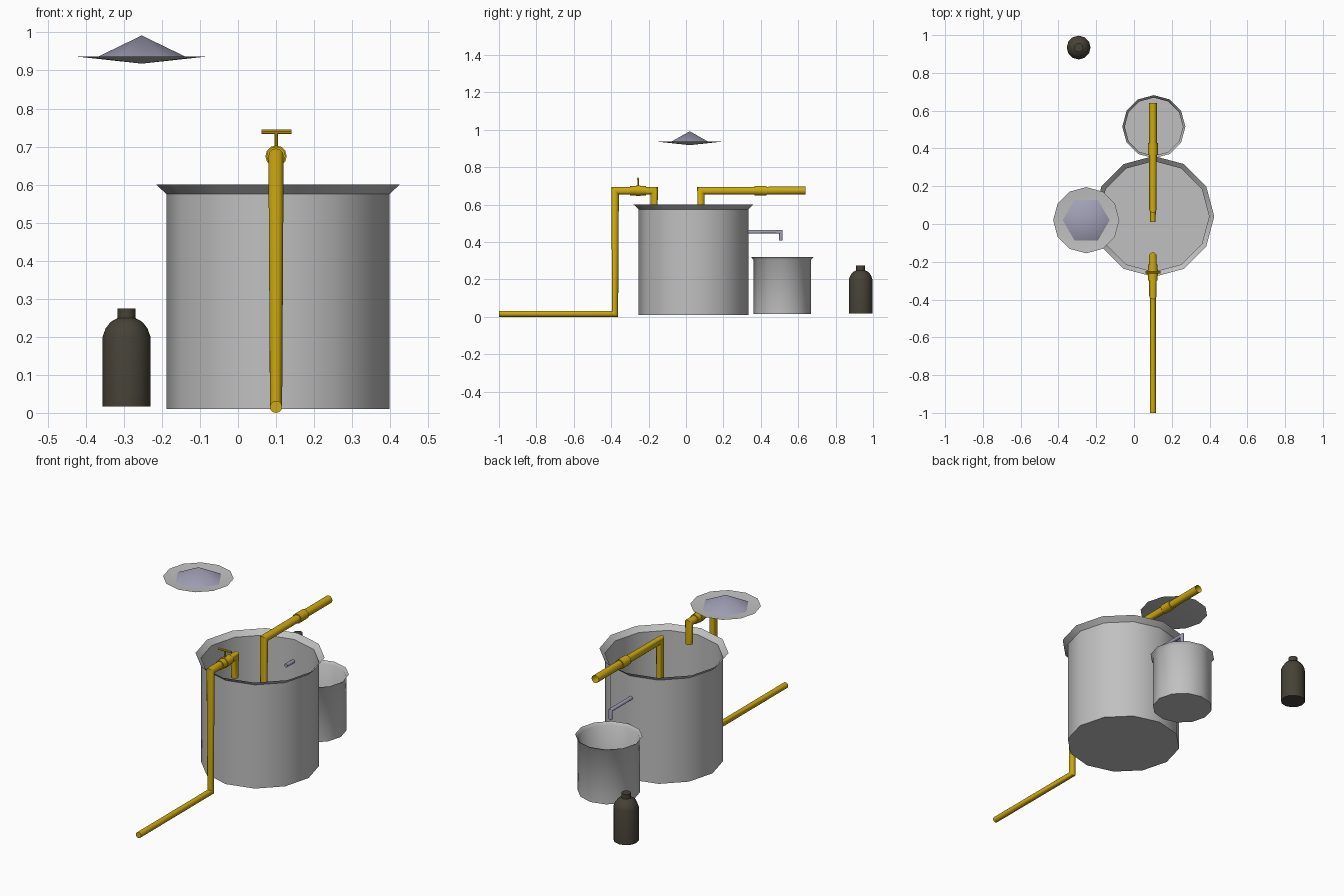
import bpy, bmesh, math
from mathutils import Vector

if "Cube" in bpy.data.objects:
    bpy.data.objects.remove(bpy.data.objects["Cube"])


def material(name, rgb):
    m = bpy.data.materials.new(name)
    m.diffuse_color = (*rgb, 1)
    m.use_nodes = True
    m.node_tree.nodes["Principled BSDF"].inputs["Base Color"].default_value = m.diffuse_color
    return m


STEEL = material("light grey metal", (0.53, 0.53, 0.53))
YELLOW = material("yellow pipe", (0.62, 0.40, 0.005))
LAVENDER = material("lavender grey", (0.36, 0.35, 0.47))
BROWN = material("dark brown glass", (0.062, 0.054, 0.038))


def finish(name, bm, mat, angle=40):
    bmesh.ops.recalc_face_normals(bm, faces=bm.faces)
    me = bpy.data.meshes.new(name)
    bm.to_mesh(me)
    bm.free()
    me.materials.append(mat)
    me.shade_smooth()
    me.set_sharp_from_angle(angle=math.radians(angle))
    ob = bpy.data.objects.new(name, me)
    bpy.context.collection.objects.link(ob)
    return ob


def skin(bm, rings):
    for a, b in zip(rings, rings[1:]):
        n = max(len(a), len(b))
        for i in range(n):
            j = (i + 1) % n
            quad = [a[i % len(a)], a[j % len(a)], b[j % len(b)], b[i % len(b)]]
            bm.faces.new(list(dict.fromkeys(quad)))


def lathe(name, profile, centre, sides, mat, angle=40):
    """Revolve (radius, z) points; radius 0 closes to a point."""
    bm = bmesh.new()
    rings = []
    for r, z in profile:
        steps = sides if r else 1
        rings.append([bm.verts.new((centre[0] + r * math.cos(math.tau * i / sides),
                                    centre[1] + r * math.sin(math.tau * i / sides), z))
                      for i in range(steps)])
    skin(bm, rings)
    return finish(name, bm, mat, angle)


def pipe(name, path, radii, mat, sides=12, caps=(True, True)):
    """Tube with mitred corners along a path of points."""
    bm = bmesh.new()
    pts = [Vector(p) for p in path]
    dirs = [(b - a).normalized() for a, b in zip(pts, pts[1:])]
    rings = []
    for k, (p, r) in enumerate(zip(pts, radii)):
        d0, d1 = dirs[max(k - 1, 0)], dirs[min(k, len(dirs) - 1)]
        # the bend plane is always y-z, except for straight bars along x
        side = Vector((1, 0, 0)) if abs(d0.x) < 0.5 else Vector((0, 1, 0))
        mid = (d0 + d1).normalized()
        up = mid.cross(side).normalized() / max(mid.dot(d0), 0.5)
        rings.append([bm.verts.new(p + r * (side * math.cos(math.tau * i / sides)
                                            + up * math.sin(math.tau * i / sides)))
                      for i in range(sides)])
    skin(bm, rings)
    for ring, cap in zip((rings[0], rings[-1]), caps):
        if cap:
            bm.faces.new(ring)
    return finish(name, bm, mat)


# Large tank and small bucket with flared rims
lathe("large_tank", [(0, 0.01), (0.293, 0.01), (0.293, 0.575), (0.32, 0.6)],
      (0.105, 0.04), 12, STEEL)
lathe("small_bucket", [(0, 0.015), (0.154, 0.015), (0.154, 0.305), (0.167, 0.32)],
      (0.105, 0.515), 12, STEEL)

# Floating lid: shallow dish with a six-sided cone on top
LID = (-0.253, 0.02)
lathe("lid_dish", [(0, 0.918), (0.175, 0.937)], LID, 12, STEEL)
lathe("lid_cone", [(0.124, 0.932), (0, 0.992)], LID, 6, LAVENDER)

# Bottle
lathe("bottle", [(0, 0.017), (0.063, 0.017), (0.063, 0.2), (0.055, 0.222), (0.042, 0.239),
                 (0.024, 0.249), (0.024, 0.275), (0, 0.275)], (-0.293, 0.934), 12, BROWN)

# Inlet pipe: along the ground, up, over the rim and down into the tank
X = 0.1
pipe("inlet_pipe", [(X, -1, 0.016), (X, -0.379, 0.016), (X, -0.379, 0.675),
                    (X, -0.17, 0.675), (X, -0.17, 0.56)],
     [0.016, 0.016, 0.02, 0.02, 0.018], YELLOW)
pipe("valve_body", [(X, -0.30, 0.675), (X, -0.215, 0.675)], [0.025] * 2, YELLOW)
pipe("valve_collar", [(X, -0.268, 0.675), (X, -0.244, 0.675)], [0.028] * 2, YELLOW)
pipe("valve_stem", [(X, -0.256, 0.68), (X, -0.256, 0.738)], [0.0045] * 2, YELLOW, 8)
pipe("valve_handle", [(0.062, -0.256, 0.739), (0.14, -0.256, 0.739)], [0.006] * 2, YELLOW, 8)

# Outlet pipe: from the tank floor, up and out towards the back, open at the end
pipe("outlet_pipe", [(X, 0.01, 0.06), (X, 0.08, 0.06), (X, 0.08, 0.675), (X, 0.64, 0.675)],
     [0.014, 0.016, 0.02, 0.021], YELLOW, caps=(True, False))
pipe("outlet_coupling", [(X, 0.365, 0.675), (X, 0.43, 0.675)], [0.026] * 2, YELLOW)

# Spout from the large tank into the bucket
pipe("spout", [(X, 0.27, 0.455), (X, 0.507, 0.455), (X, 0.507, 0.408)],
     [0.01] * 3, LAVENDER, 10)
